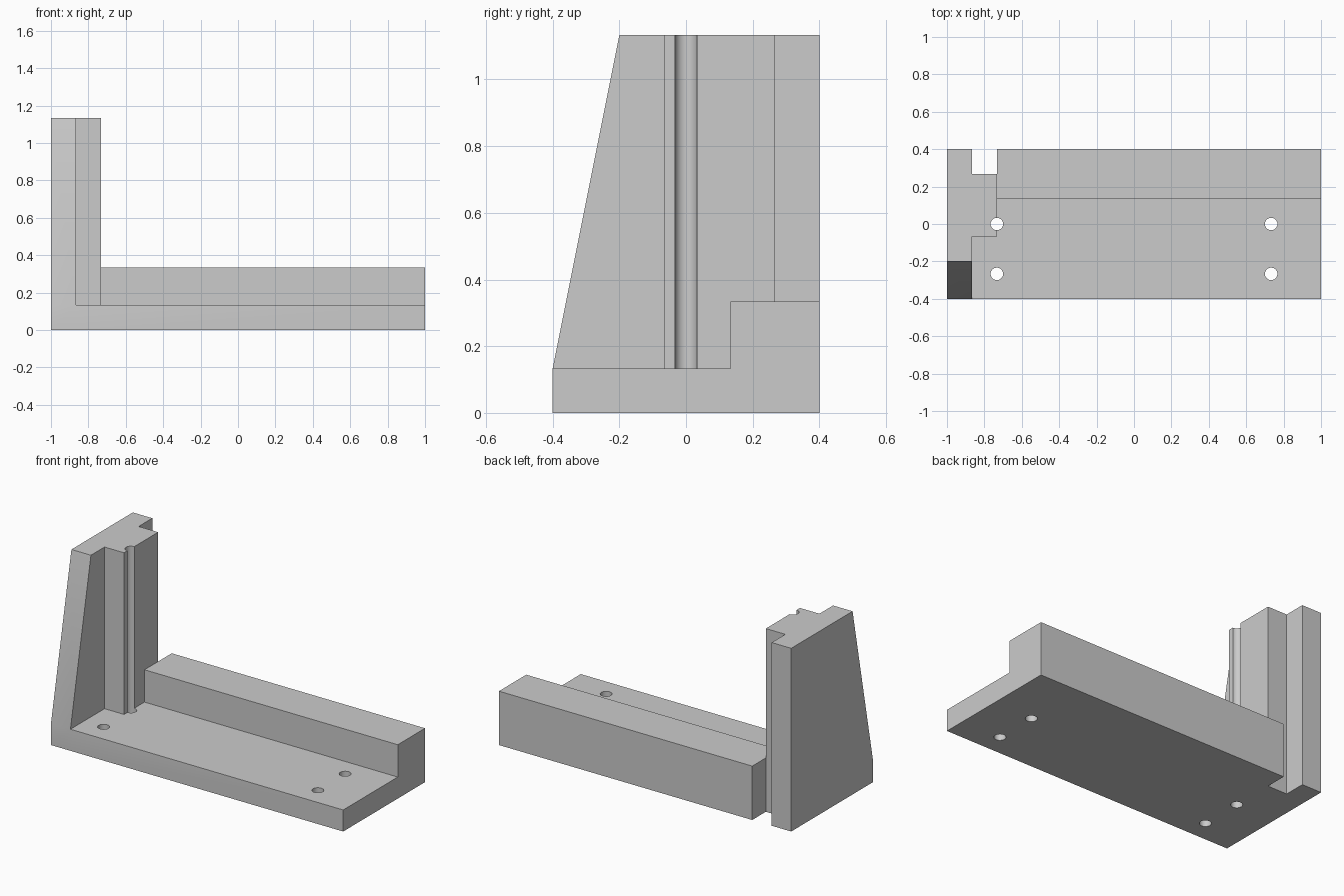
import bpy
import bmesh
import math
from mathutils import Vector

if "Cube" in bpy.data.objects:
    bpy.data.objects.remove(bpy.data.objects["Cube"], do_unlink=True)

# Plain grey material
GREY = (0.6, 0.6, 0.6, 1.0)
grey = bpy.data.materials.new("plain grey")
grey.use_nodes = True
grey.diffuse_color = GREY
grey.node_tree.nodes["Principled BSDF"].inputs["Base Color"].default_value = GREY

# Main dimensions
U = 2 / 15                      # one plate thickness
INNER, OUTER = 1 - U, 1 - 2 * U  # steps of the upright, measured from the centre
HALF_DEPTH = 3 * U
TOP = 1 + U
HOLE_RADIUS = U / 4


def extrude(name, points, direction):
    """Solid made by sweeping a flat outline along a direction."""
    bm = bmesh.new()
    face = bm.faces.new([bm.verts.new(p) for p in points])
    swept = bmesh.ops.extrude_face_region(bm, geom=[face])["geom"]
    verts = [g for g in swept if isinstance(g, bmesh.types.BMVert)]
    bmesh.ops.translate(bm, verts=verts, vec=Vector(direction))
    bmesh.ops.recalc_face_normals(bm, faces=bm.faces)
    mesh = bpy.data.meshes.new(name)
    bm.to_mesh(mesh)
    bm.free()
    mesh.materials.append(grey)
    obj = bpy.data.objects.new(name, mesh)
    bpy.context.collection.objects.link(obj)
    return obj


def block(name, x0, x1, y0, y1, z1):
    outline = [(x0, y0, 0), (x1, y0, 0), (x1, y1, 0), (x0, y1, 0)]
    return extrude(name, outline, (0, 0, z1))


def combine(target, tool, operation):
    """Apply a boolean and discard the tool."""
    tool.hide_render = True
    mod = target.modifiers.new("boolean", 'BOOLEAN')
    mod.operation = operation
    mod.solver = 'EXACT'
    mod.object = tool
    bpy.context.view_layer.objects.active = target
    bpy.ops.object.modifier_apply(modifier=mod.name)
    bpy.data.objects.remove(tool, do_unlink=True)


# Base plate
body = block("angle_bracket", -1, 1, -HALF_DEPTH, HALF_DEPTH, U)

# Tapered side plate
profile = [(-HALF_DEPTH, 0), (HALF_DEPTH, 0), (HALF_DEPTH, TOP),
           (-1.5 * U, TOP), (-HALF_DEPTH, U)]
side_plate = extrude("side_plate", [(-1, y, z) for y, z in profile], (U, 0, 0))

# Upright rib and long back rail
rib = block("upright_rib", -INNER - U / 2, -OUTER, -U / 2, 2 * U, TOP)
rail = block("back_rail", -OUTER, 1, U, HALF_DEPTH, 2.5 * U)
for part in (side_plate, rib, rail):
    combine(body, part, 'UNION')

# Open slot behind the rib
slot = block("slot_cutter", -INNER, -OUTER, 2 * U, 4 * U, 2 * TOP)
slot.location.z = -TOP / 2
combine(body, slot, 'DIFFERENCE')

# Screw holes; one also grooves the full height of the rib
for x in (-OUTER, OUTER):
    for y in (-2 * U, 0):
        bpy.ops.mesh.primitive_cylinder_add(vertices=48, radius=HOLE_RADIUS,
                                            depth=3 * TOP, location=(x, y, 0))
        combine(body, bpy.context.object, 'DIFFERENCE')

# Merge coplanar faces and shade
bm = bmesh.new()
bm.from_mesh(body.data)
bmesh.ops.remove_doubles(bm, verts=bm.verts, dist=0.0001)
bmesh.ops.dissolve_limit(bm, angle_limit=math.radians(1),
                         verts=bm.verts, edges=bm.edges)
bm.to_mesh(body.data)
bm.free()
body.data.materials.clear()
body.data.materials.append(grey)
for poly in body.data.polygons:
    poly.material_index = 0

bpy.ops.object.select_all(action='DESELECT')
body.select_set(True)
bpy.context.view_layer.objects.active = body
bpy.ops.object.shade_smooth_by_angle(angle=math.radians(30))
